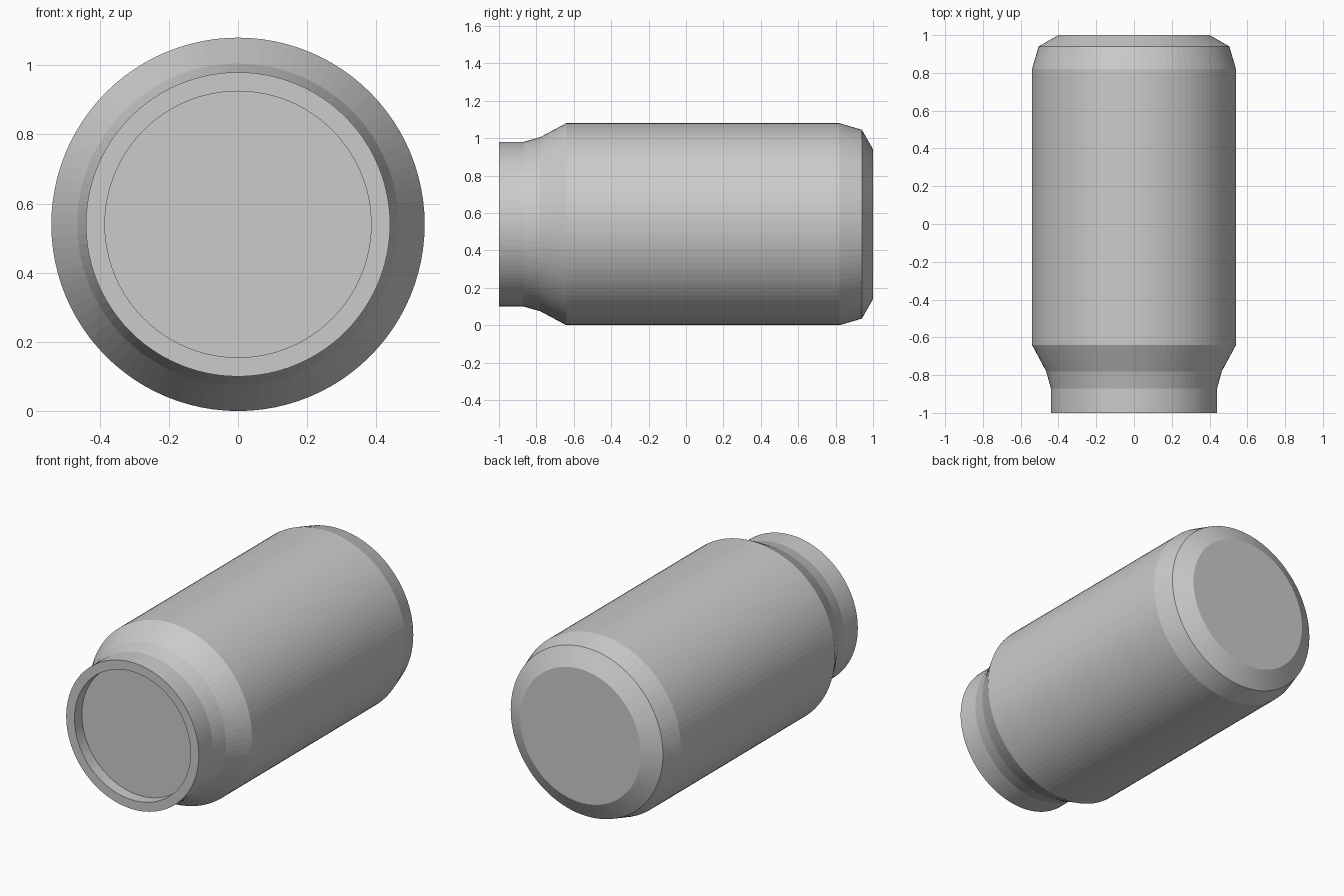
import bpy
import bmesh
from math import tau
from mathutils import Vector

SIDES = 96
RADIUS = 0.54

cube = bpy.data.objects.get("Cube")
if cube:
    bpy.data.objects.remove(cube, do_unlink=True)


def lathe(name, profile, height):
    """Spin (radius, y) points about the y axis; end points lie on the axis."""
    bm = bmesh.new()
    verts = [bm.verts.new((r, y, 0)) for r, y in profile]
    edges = [bm.edges.new(pair) for pair in zip(verts, verts[1:])]
    bmesh.ops.spin(bm, geom=verts + edges, cent=Vector(), axis=(0, 1, 0),
                   angle=tau, steps=SIDES, use_duplicate=False)
    bmesh.ops.remove_doubles(bm, verts=bm.verts, dist=0.0001)
    # Merge the end fans into single flat caps
    for y in (profile[0][1], profile[-1][1]):
        hubs = [v for v in bm.verts
                if abs(v.co.y - y) < 0.001 and v.co.xz.length < 0.001]
        bmesh.ops.dissolve_verts(bm, verts=hubs)
    bmesh.ops.recalc_face_normals(bm, faces=bm.faces)
    mesh = bpy.data.meshes.new(name)
    bm.to_mesh(mesh)
    bm.free()
    obj = bpy.data.objects.new(name, mesh)
    obj.location.z = height
    bpy.context.collection.objects.link(obj)
    return obj


# Can lying on its side: recessed lid, rim, neck, shoulder, wall, tapered base
lathe("can_body", [
    (0, -0.93), (0.385, -0.93),
    (0.385, -1), (0.44, -1),
    (0.44, -0.87), (0.465, -0.78),
    (RADIUS, -0.64), (RADIUS, 0.82),
    (0.505, 0.94), (0.4, 1), (0, 1),
], RADIUS)
